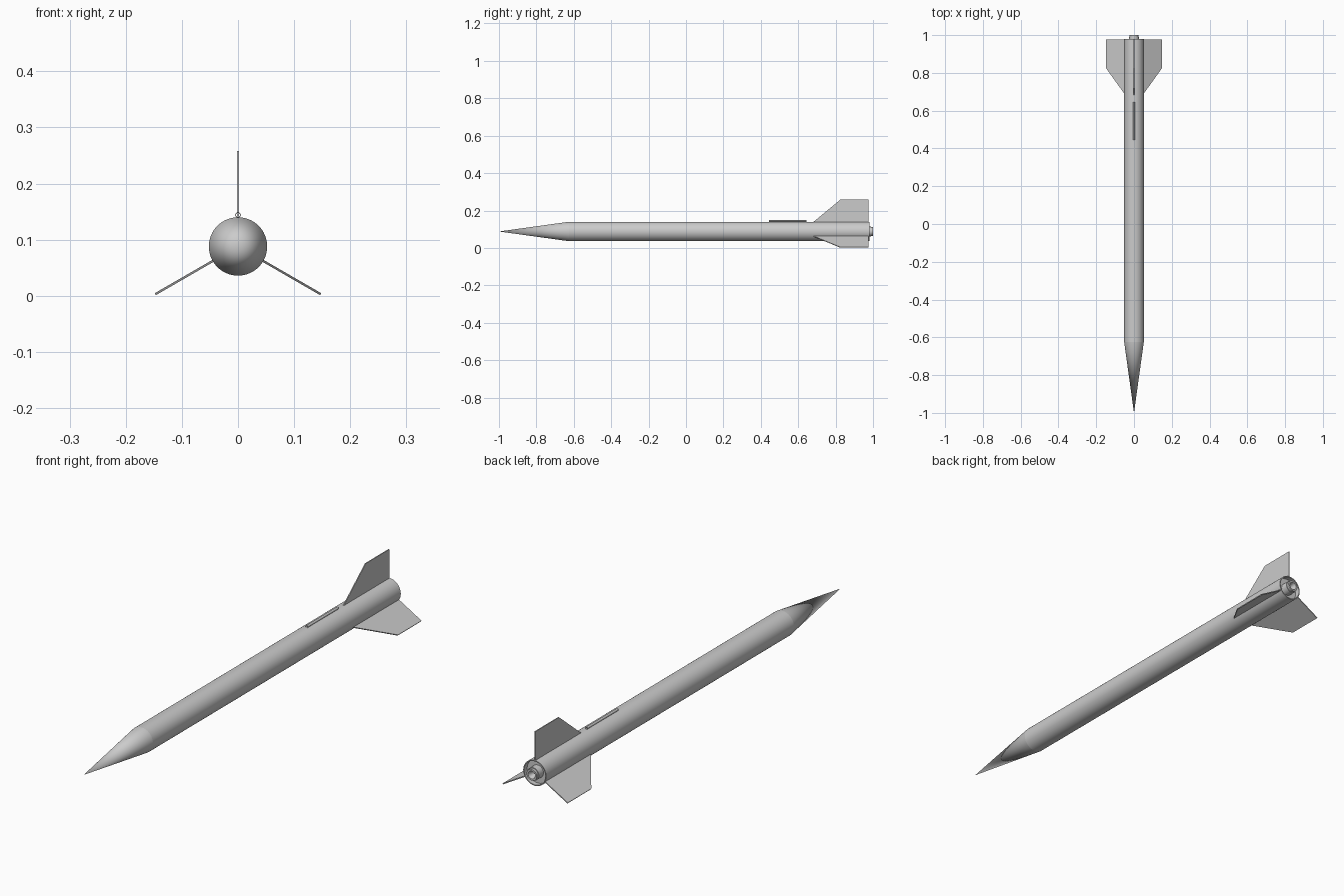
import bpy, bmesh, math
from mathutils import Matrix, Vector

if "Cube" in bpy.data.objects:
    bpy.data.objects.remove(bpy.data.objects["Cube"])

CZ = 0.088   # height of the rocket axis
R = 0.052    # body radius

gray = bpy.data.materials.new("light gray")
gray.diffuse_color = (0.6, 0.6, 0.6, 1)
gray.use_nodes = True
gray.node_tree.nodes["Principled BSDF"].inputs["Base Color"].default_value = gray.diffuse_color


def finish(bm, name, smooth=True):
    bmesh.ops.recalc_face_normals(bm, faces=bm.faces[:])
    me = bpy.data.meshes.new(name)
    bm.to_mesh(me)
    bm.free()
    me.materials.append(gray)
    ob = bpy.data.objects.new(name, me)
    bpy.context.collection.objects.link(ob)
    if smooth:
        bpy.ops.object.select_all(action='DESELECT')
        ob.select_set(True)
        bpy.context.view_layer.objects.active = ob
        bpy.ops.object.shade_smooth_by_angle(angle=math.radians(30))
    return ob


def lathe(name, profile, z=CZ, closed=False, n=64):
    """Spin (radius, y) points about a lengthwise axis at height z."""
    bm = bmesh.new()
    vs = [bm.verts.new((r, y, z)) for r, y in profile]
    es = [bm.edges.new(p) for p in zip(vs, vs[1:])]
    if closed:
        es.append(bm.edges.new((vs[-1], vs[0])))
    bmesh.ops.spin(bm, geom=vs + es, cent=(0, 0, z), axis=(0, 1, 0),
                   angle=math.tau, steps=n, use_merge=True)
    bmesh.ops.remove_doubles(bm, verts=bm.verts[:], dist=1e-5)
    return finish(bm, name)


# Nose cone
lathe("nose_cone", [(0, -1), (R, -0.625), (0, -0.625)])

# Hollow body tube, open at the tail
lathe("body_tube", [(R, -0.625), (R, 0.98), (R - 0.004, 0.98),
                    (R - 0.004, -0.625)], closed=True)

# Centering ring recessed in the tail
lathe("centering_ring", [(0.024, 0.95), (R - 0.004, 0.95),
                         (R - 0.004, 0.96), (0.024, 0.96)], closed=True)

# Motor mount tube and motor with nozzle recess
lathe("motor_tube", [(0.026, 0.65), (0.026, 0.99), (0.023, 0.99),
                     (0.023, 0.65)], closed=True)
lathe("motor", [(0, 0.66), (0.023, 0.66), (0.023, 1.0), (0.016, 1.0),
                (0.008, 0.975), (0, 0.975)])

# Launch lug on top of the body
lathe("launch_lug", [(0.005, 0.445), (0.005, 0.645), (0.0038, 0.645),
                     (0.0038, 0.445)], z=CZ + R + 0.004, closed=True, n=24)

# Three swept fins, 120 degrees apart: (y, distance from axis)
FIN = [(0.68, R - 0.002), (0.825, 0.17), (0.977, 0.17), (0.977, R - 0.002)]
T = 0.002
for i, name in enumerate(("top_fin", "left_fin", "right_fin")):
    bm = bmesh.new()
    face = bm.faces.new([bm.verts.new((-T, y, d)) for y, d in FIN])
    ext = bmesh.ops.extrude_face_region(bm, geom=[face])
    bmesh.ops.translate(bm, vec=Vector((2 * T, 0, 0)),
                        verts=[v for v in ext["geom"] if isinstance(v, bmesh.types.BMVert)])
    bm.transform(Matrix.Translation((0, 0, CZ)) @ Matrix.Rotation(i * math.tau / 3, 4, 'Y'))
    finish(bm, name, smooth=False)
